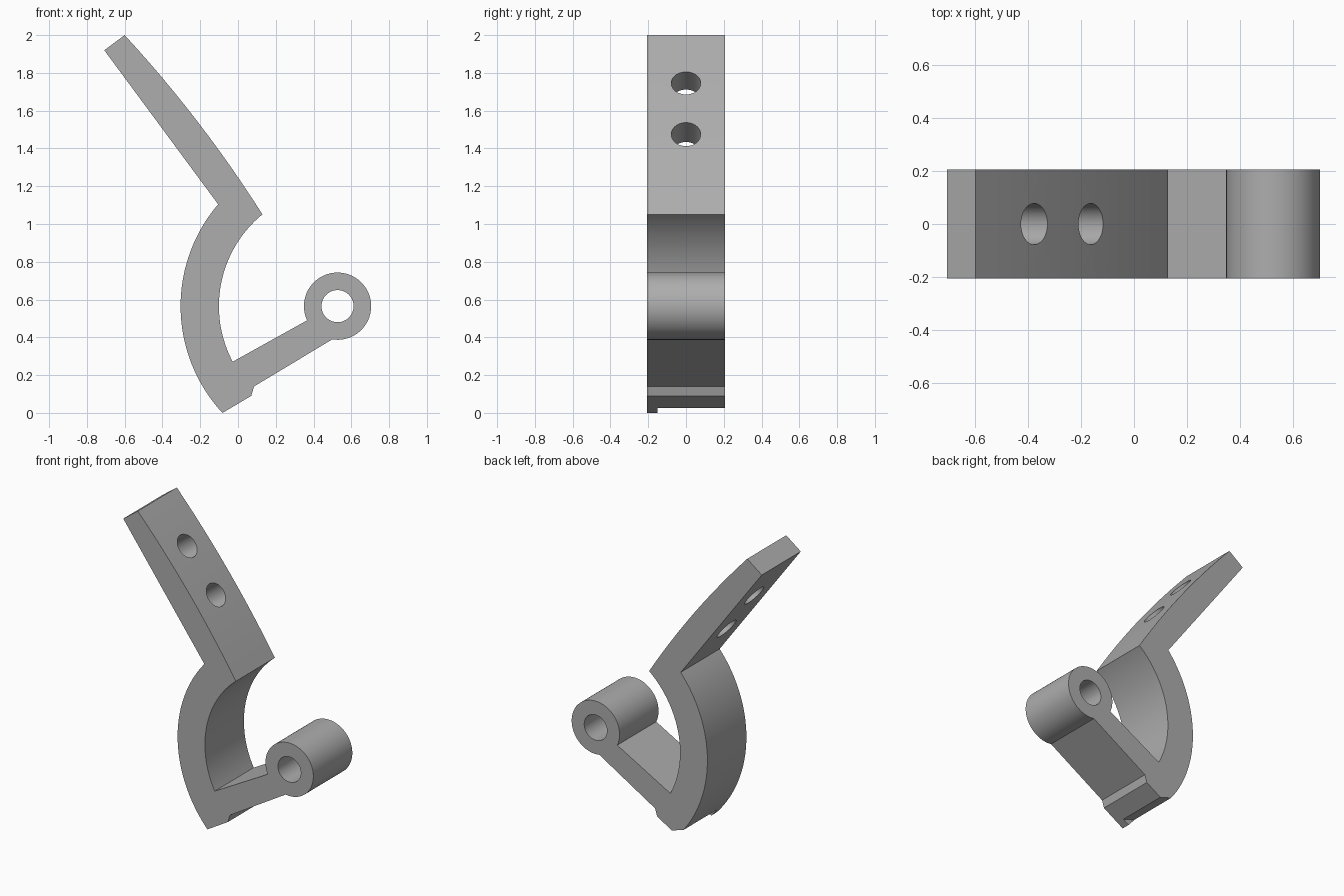
import bpy, bmesh, math
from mathutils import Vector

cube = bpy.data.objects.get("Cube")
if cube:
    bpy.data.objects.remove(cube, do_unlink=True)

HALF = 0.207                       # half the depth of the bracket
PIVOT = Vector((0.527, 0.565))     # shared centre of the ring and hook arcs

grey = bpy.data.materials.new("plain grey")
grey.use_nodes = True
grey.diffuse_color = (0.42, 0.42, 0.42, 1)
grey.node_tree.nodes["Principled BSDF"].inputs["Base Color"].default_value = (0.42, 0.42, 0.42, 1)


def arc(radius, start, end, steps):
    """Points of an arc round the pivot, angles in degrees."""
    angles = [math.radians(start + (end - start) * i / steps) for i in range(steps + 1)]
    return [PIVOT + radius * Vector((math.cos(a), math.sin(a))) for a in angles]


def angle_to(x, z):
    return math.degrees(math.atan2(z - PIVOT.y, x - PIVOT.x)) % 360


def bulge(a, b, height, steps):
    """Shallow bow between two points, both ends left out."""
    a, b = Vector(a), Vector(b)
    side = Vector((a.y - b.y, b.x - a.x)).normalized()
    return [a.lerp(b, t) + side * height * 4 * t * (1 - t)
            for t in (i / steps for i in range(1, steps))]


def prism(name, outline, y0, y1):
    """Extrude an x-z outline along y."""
    bm = bmesh.new()
    face = bm.faces.new([bm.verts.new((p[0], y0, p[1])) for p in outline])
    moved = bmesh.ops.extrude_face_region(bm, geom=[face])["geom"]
    bmesh.ops.translate(bm, vec=(0, y1 - y0, 0),
                        verts=[v for v in moved if isinstance(v, bmesh.types.BMVert)])
    bmesh.ops.recalc_face_normals(bm, faces=bm.faces)
    mesh = bpy.data.meshes.new(name)
    bm.to_mesh(mesh)
    bm.free()
    mesh.materials.append(grey)
    obj = bpy.data.objects.new(name, mesh)
    bpy.context.collection.objects.link(obj)
    return obj


def cut(target, cutter):
    cutter.hide_render = True
    mod = target.modifiers.new("cut", 'BOOLEAN')
    mod.operation, mod.solver, mod.object = 'DIFFERENCE', 'EXACT', cutter
    bpy.context.view_layer.objects.active = target
    bpy.ops.object.modifier_apply(modifier=mod.name)
    bpy.data.objects.remove(cutter, do_unlink=True)


# Whole side profile: straight arm, curved hook, lower arm and ring
arm_end, arm_root = (-0.60, 2.0), (0.13, 1.05)
outline = [(-0.708, 1.92), arm_end]
outline += bulge(arm_end, arm_root, 0.027, 12)
outline += arc(0.628, angle_to(*arm_root), angle_to(-0.03, 0.27), 32)
outline += arc(0.178, 205, -99, 56)
outline += [(0.085, 0.14), (0.07, 0.09)]
outline += arc(0.831, angle_to(-0.082, 0), angle_to(-0.10, 1.10), 40)
bracket = prism("hook_bracket", outline, -HALF, HALF)

# Bore of the ring
cut(bracket, prism("ring_bore_cutter", arc(0.085, 0, 360, 48)[:-1], -0.5, 0.5))

# Trimmed tip, leaving a thin lip at the front
cut(bracket, prism("tip_cutter", [(0.04, 0), (-0.2, 0.075), (-0.2, -0.1), (0.04, -0.1)], -0.15, 0.5))

# Two screw holes square to the arm
normal = Vector((0.802, 0, 0.597))
for x, z in ((-0.385, 1.74), (-0.17, 1.47)):
    bpy.ops.mesh.primitive_cylinder_add(vertices=40, radius=0.078, depth=0.8, location=(x, 0, z),
                                        rotation=normal.to_track_quat('Z', 'Y').to_euler())
    hole = bpy.context.object
    hole.name = "screw_hole_cutter"
    hole.data.materials.append(grey)
    cut(bracket, hole)

# Smooth the curves, keep the corners crisp
bpy.ops.object.select_all(action='DESELECT')
bracket.select_set(True)
bpy.context.view_layer.objects.active = bracket
bpy.ops.object.shade_smooth_by_angle(angle=math.radians(25))
